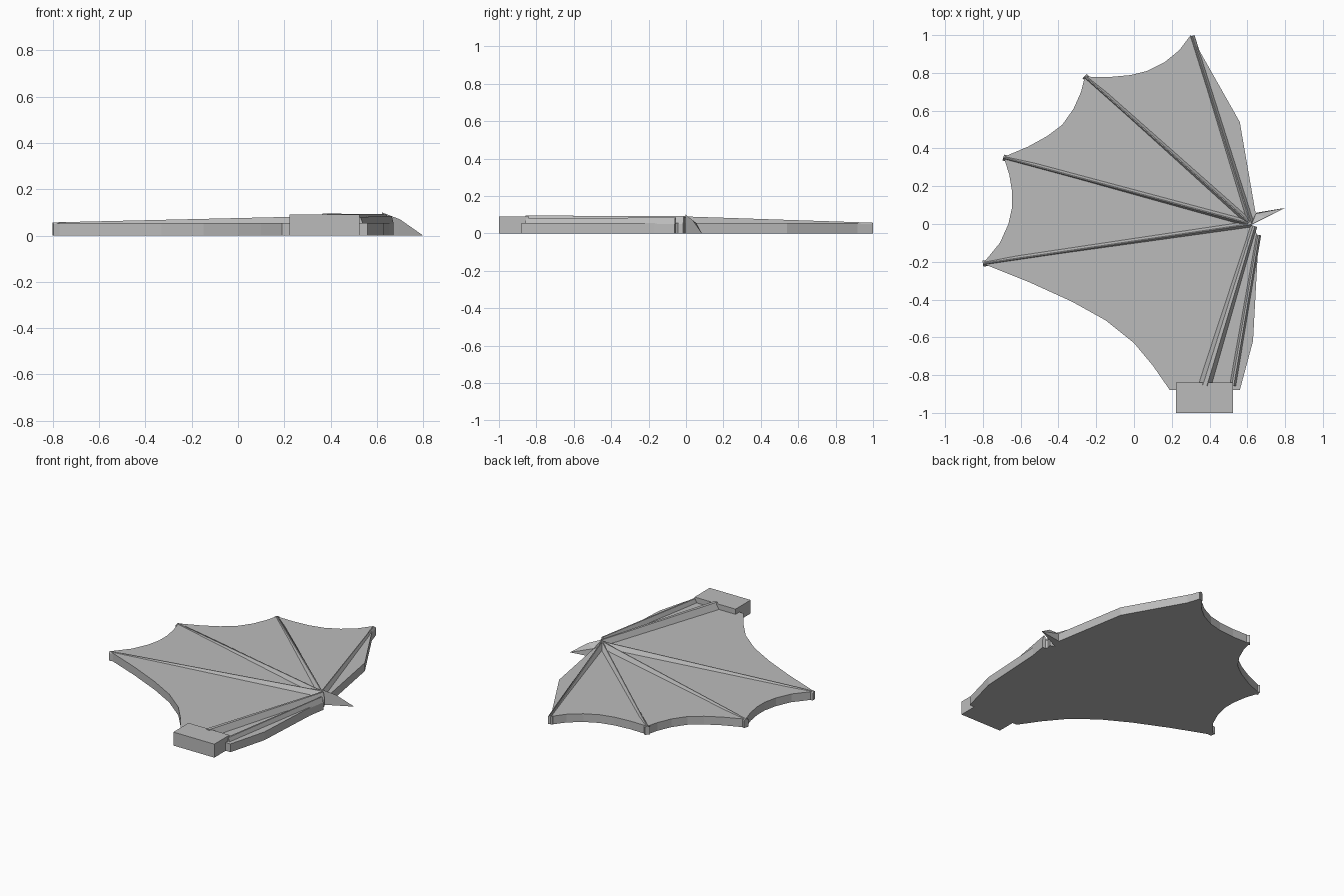
import bpy, bmesh
from mathutils import Vector

if "Cube" in bpy.data.objects:
    bpy.data.objects.remove(bpy.data.objects["Cube"])

grey = bpy.data.materials.new("stone grey")
grey.diffuse_color = (0.5, 0.5, 0.5, 1)
grey.use_nodes = True
grey.node_tree.nodes["Principled BSDF"].inputs["Base Color"].default_value = grey.diffuse_color


def finish(name, bm):
    bmesh.ops.recalc_face_normals(bm, faces=bm.faces)
    me = bpy.data.meshes.new(name)
    bm.to_mesh(me)
    bm.free()
    me.materials.append(grey)
    ob = bpy.data.objects.new(name, me)
    bpy.context.collection.objects.link(ob)
    return ob


def slab(name, outline, height):
    """Extrude a flat outline up from the ground."""
    bm = bmesh.new()
    face = bm.faces.new([bm.verts.new((x, y, 0)) for x, y in outline])
    new = bmesh.ops.extrude_face_region(bm, geom=[face])["geom"]
    bmesh.ops.translate(bm, vec=(0, 0, height),
                        verts=[v for v in new if isinstance(v, bmesh.types.BMVert)])
    return finish(name, bm)


def bone(name, start, end, w0, w1, z0, z1, flat=0.15, shoulder=0.05):
    """Ridged bar: straight sides up to the shoulder, then sloping to a narrow top."""
    bm = bmesh.new()
    a, b = Vector(start), Vector(end)
    d = (b - a).normalized()
    side = Vector((-d.y, d.x))
    rings = []
    for p, w, z in ((a, w0, z0), (b, w1, z1)):
        section = ((-w, 0), (w, 0), (w, shoulder), (w * flat, z), (-w * flat, z), (-w, shoulder))
        rings.append([bm.verts.new((*(p + side * s), h)) for s, h in section])
    for i in range(6):
        j = (i + 1) % 6
        bm.faces.new((rings[0][i], rings[0][j], rings[1][j], rings[1][i]))
    for r in rings:
        bm.faces.new(r)
    return finish(name, bm)


# Wing membrane with scalloped trailing edge
slab("wing_membrane", [
    (0.30, 1.0), (0.24, 0.92), (0.16, 0.855), (0.07, 0.81), (-0.02, 0.788), (-0.13, 0.778), (-0.26, 0.78),
    (-0.28, 0.70), (-0.32, 0.61), (-0.38, 0.525), (-0.46, 0.465), (-0.56, 0.41), (-0.69, 0.355),
    (-0.66, 0.26), (-0.645, 0.17), (-0.645, 0.09), (-0.665, 0.0), (-0.71, -0.10), (-0.80, -0.21),
    (-0.55, -0.31), (-0.33, -0.41), (-0.15, -0.51), (0.0, -0.63), (0.10, -0.75), (0.19, -0.88),
    (0.56, -0.88), (0.63, -0.62), (0.66, -0.07), (0.62, 0.0), (0.645, 0.05), (0.56, 0.54)], 0.055)

# Finger ribs fanning out from the wrist
hub = (0.62, 0.0)
for i, tip in enumerate([(0.305, 0.995), (-0.262, 0.782), (-0.692, 0.352), (-0.80, -0.21)]):
    bone(f"finger_rib_{i + 1}", hub, tip, 0.018, 0.016, 0.09, 0.057)

# Forearm bones running from the wrist to the shoulder block
bone("forearm_bone", (0.635, -0.01), (0.375, -0.855), 0.018, 0.036, 0.092, 0.095, 0.3)
bone("forearm_rear_bone", (0.66, -0.058), (0.523, -0.855), 0.013, 0.018, 0.085, 0.08, 0.3)

# Shoulder block
slab("shoulder_block", [(0.222, -1.0), (0.525, -1.0), (0.525, -0.84), (0.222, -0.84)], 0.09)

# Thumb claw at the wrist
bm = bmesh.new()
for p in [(0.605, -0.012, 0), (0.622, -0.002, 0.1), (0.648, 0.06, 0), (0.645, 0.055, 0.055),
          (0.70, 0.036, 0.07), (0.69, 0.03, 0), (0.80, 0.085, 0)]:
    bm.verts.new(p)
bmesh.ops.convex_hull(bm, input=bm.verts)
finish("thumb_claw", bm)
